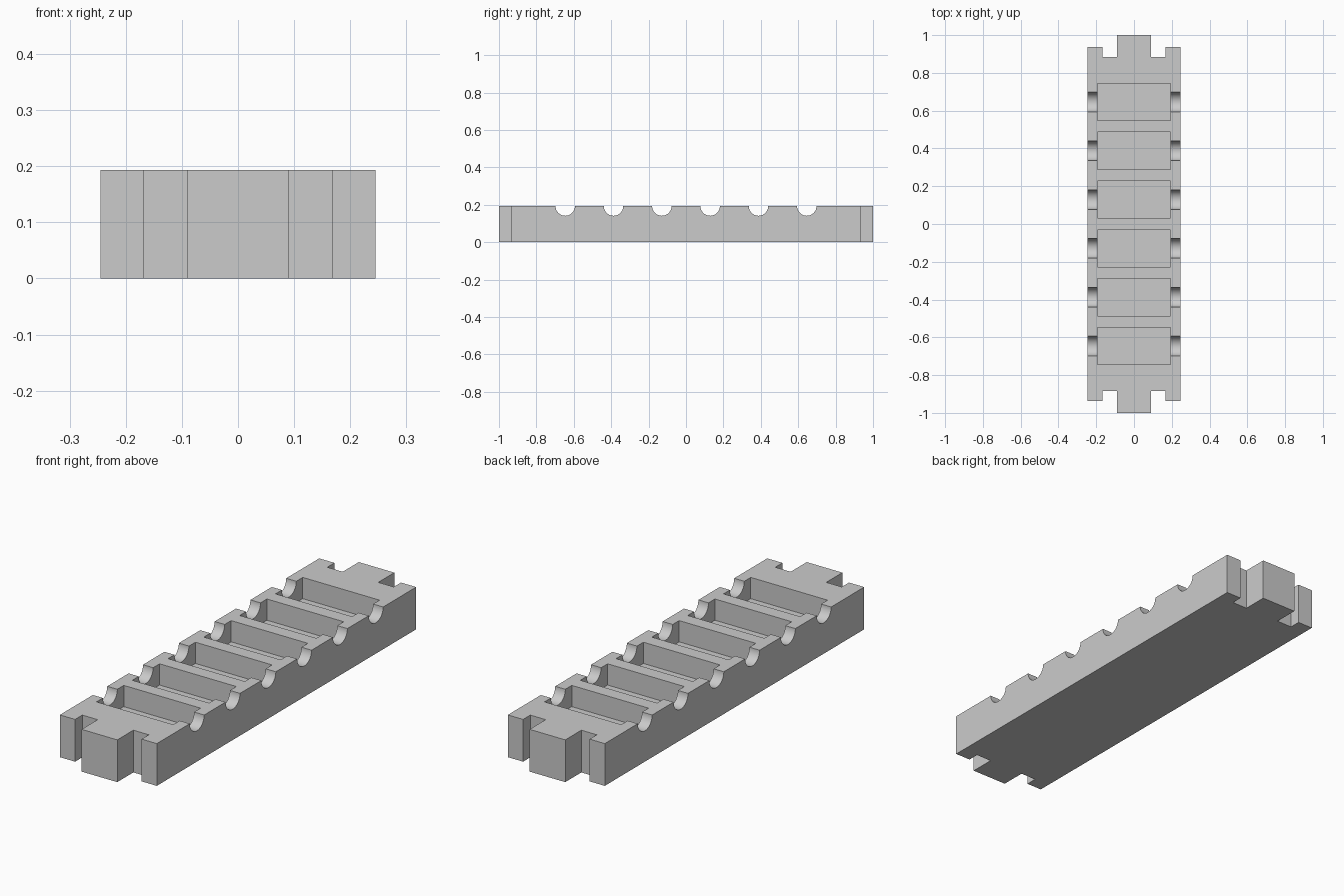
import bpy, bmesh
from mathutils import Matrix

if "Cube" in bpy.data.objects:
    bpy.data.objects.remove(bpy.data.objects["Cube"], do_unlink=True)

HEIGHT = 0.193
HALF_WIDTH = 0.245
PITCH = 0.2583
ROWS = [(i - 2.5) * PITCH for i in range(6)]

grey = bpy.data.materials.new("light grey")
grey.use_nodes = True
color = (0.6, 0.6, 0.6, 1)
grey.diffuse_color = color
grey.node_tree.nodes["Principled BSDF"].inputs["Base Color"].default_value = color


def add_object(name, bm):
    bmesh.ops.recalc_face_normals(bm, faces=bm.faces)
    mesh = bpy.data.meshes.new(name)
    bm.to_mesh(mesh)
    bm.free()
    mesh.materials.append(grey)
    obj = bpy.data.objects.new(name, mesh)
    bpy.context.collection.objects.link(obj)
    return obj


# Body: one quarter of the outline, mirrored around, then extruded
quarter = [(0.09, 1), (0.09, 0.884), (0.168, 0.884), (0.168, 0.936), (HALF_WIDTH, 0.936)]
right_side = quarter + [(x, -y) for x, y in reversed(quarter)]
outline = right_side + [(-x, y) for x, y in reversed(right_side)]
bm = bmesh.new()
base = bm.faces.new([bm.verts.new((x, y, 0)) for x, y in outline])
top = bmesh.ops.extrude_face_region(bm, geom=[base])["geom"]
bmesh.ops.translate(bm, vec=(0, 0, HEIGHT),
                    verts=[v for v in top if isinstance(v, bmesh.types.BMVert)])
body = add_object("ladder_block", bm)

# Cutter for the rectangular pockets
bm = bmesh.new()
for y in ROWS:
    bmesh.ops.create_cube(bm, size=1, matrix=Matrix.Translation((0, y, HEIGHT))
                          @ Matrix.Diagonal((0.388, 0.197, 0.194, 1)))
pockets = add_object("pocket_cutter", bm)

# Cutter for the round grooves through both side rails
bm = bmesh.new()
for y in ROWS:
    bmesh.ops.create_cone(bm, cap_ends=True, segments=48, radius1=0.052, radius2=0.052,
                          depth=0.6, matrix=Matrix.Translation((0, y, HEIGHT))
                          @ Matrix.Rotation(1.5707963, 4, "Y"))
grooves = add_object("groove_cutter", bm)

# Cut, apply and hide the helpers
bpy.context.view_layer.objects.active = body
body.select_set(True)
for cutter in (pockets, grooves):
    cut = body.modifiers.new(cutter.name, "BOOLEAN")
    cut.operation = "DIFFERENCE"
    cut.solver = "EXACT"
    cut.object = cutter
    bpy.ops.object.modifier_apply(modifier=cut.name)
    bpy.data.objects.remove(cutter, do_unlink=True)

bpy.ops.object.shade_smooth_by_angle(angle=0.52)
